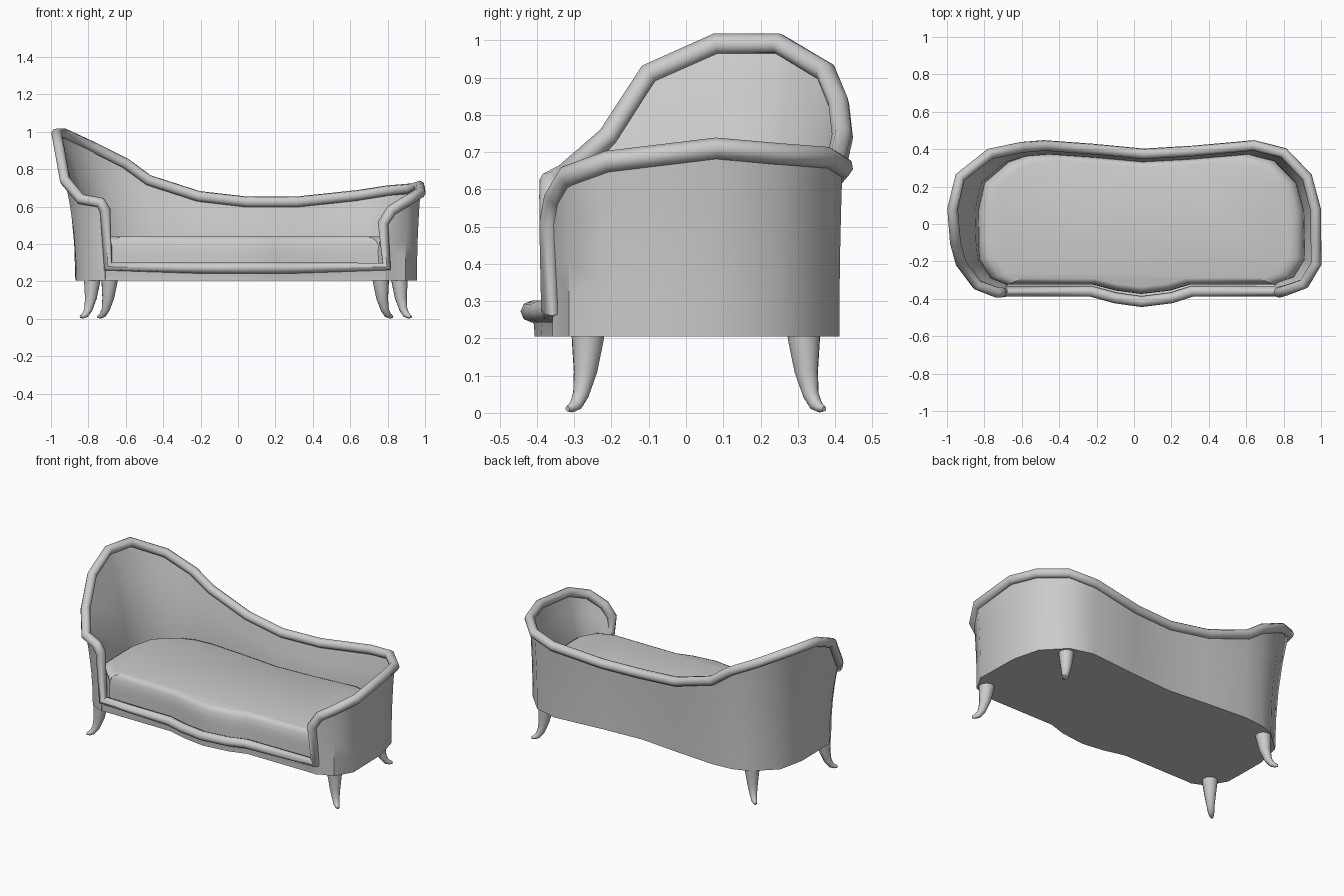
import bpy, bmesh, math
from mathutils import Vector

cube = bpy.data.objects.get("Cube")
if cube:
    bpy.data.objects.remove(cube)

grey = bpy.data.materials.new("light_grey")
grey.use_nodes = True
COLOUR = (0.6, 0.6, 0.6, 1)
grey.diffuse_color = COLOUR
grey.node_tree.nodes["Principled BSDF"].inputs["Base Color"].default_value = COLOUR

FLOOR = 0.205
# Centre line of the rim: up the tall arm, along the back, down the low arm, across the front
RIM = [Vector(p) for p in (
    (-.695, -.36, .28), (-.71, -.365, .58), (-.735, -.365, .622), (-.84, -.325, .64),
    (-.925, -.21, .74), (-.955, -.1, .91), (-.97, .08, .99), (-.93, .25, .99),
    (-.77, .375, .915), (-.6, .41, .83), (-.48, .42, .742), (-.21, .4, .655),
    (.05, .375, .625), (.31, .39, .625), (.64, .42, .66), (.8, .38, .685),
    (.925, .25, .695), (.97, .08, .71), (.975, -.21, .675), (.91, -.32, .635),
    (.82, -.352, .58), (.775, -.365, .51), (.795, -.36, .28),
    (.31, -.36, .272), (.2, -.395, .272), (.04, -.415, .272), (-.1, -.395, .272), (-.23, -.36, .272))]


def base_point(p):
    """Foot of the wall below a rim point; the ends lean outward as they rise."""
    x = p.x
    if p.y < -.355 and abs(x) > .6:
        x = .79 if x > 0 else -.71
    elif abs(x) > .75:
        x *= 1 - (.15 if x < 0 else .05) * (p.z - .3)
    return Vector((x, p.y * .98, FLOOR))


BASE = [base_point(p) for p in RIM]


def finish(obj, angle=40):
    bpy.ops.object.select_all(action='DESELECT')
    obj.select_set(True)
    bpy.context.view_layer.objects.active = obj
    bpy.ops.object.shade_smooth_by_angle(angle=math.radians(angle))


def loft(name, rings, angle=40):
    """Skin a stack of closed rings and cap both ends."""
    bm = bmesh.new()
    rows = [[bm.verts.new(p) for p in ring] for ring in rings]
    n = len(rows[0])
    for low, high in zip(rows, rows[1:]):
        for i in range(n):
            j = (i + 1) % n
            bm.faces.new((low[i], low[j], high[j], high[i]))
    bm.faces.new(rows[0])
    bm.faces.new(rows[-1])
    bmesh.ops.remove_doubles(bm, verts=bm.verts, dist=.0005)
    bmesh.ops.recalc_face_normals(bm, faces=bm.faces)
    mesh = bpy.data.meshes.new(name)
    bm.to_mesh(mesh)
    bm.free()
    mesh.materials.append(grey)
    obj = bpy.data.objects.new(name, mesh)
    bpy.context.collection.objects.link(obj)
    finish(obj, angle)
    return obj


def wall_ring(t, inside=False):
    """Ring at height fraction t of the wall, on its outer or inner side."""
    ring = []
    for b, r in zip(BASE, RIM):
        p = b.lerp(r, t * t)
        p.z = b.z + (r.z - b.z) * t
        if inside:
            k = min(1, (1 - t) * 2)
            p.x *= 1 - .05 * k
            p.y *= 1 - .1 * k
            p.z = max(p.z, .24)
        ring.append(p)
    return ring


# Upholstered shell: outer wall, over the rim, down the inner wall
STEPS = (0, .25, .5, .75, 1)
loft("body_shell", [wall_ring(t) for t in STEPS]
     + [wall_ring(t, True) for t in reversed(STEPS[:-1])])

# Seat cushion with a rounded upper edge
loft("seat_cushion", [[Vector((b.x * .96 * s, b.y * .92 * s, z)) for b in BASE]
                      for s, z in ((1, .22), (1, .34), (.995, .38), (.975, .415), (.945, .433), (.9, .44))])

# Rounded trim following the whole rim
curve = bpy.data.curves.new("rim_trim", 'CURVE')
curve.dimensions = '3D'
curve.bevel_depth = .029
curve.bevel_resolution = 2
curve.use_fill_caps = True
spline = curve.splines.new('POLY')
spline.points.add(len(RIM) - 1)
for point, p in zip(spline.points, RIM):
    point.co = (*p, 1)
spline.use_cyclic_u = True
curve.materials.append(grey)
trim = bpy.data.objects.new("rim_trim", curve)
bpy.context.collection.objects.link(trim)
bpy.ops.object.select_all(action='DESELECT')
trim.select_set(True)
bpy.context.view_layer.objects.active = trim
bpy.ops.object.convert(target='MESH')
finish(bpy.context.object, 50)

# Curved legs: outward shift, height, radius and tilt of each section
LEG = ((0, .23, .047, 0), (.003, .19, .043, 0), (.012, .11, .032, .1), (.03, .05, .022, .4),
       (.05, .023, .018, .9), (.068, .014, .013, 1.4), (.085, .011, .007, 1.5))


def leg(name, x, y):
    out = Vector((math.copysign(.75, x), math.copysign(.66, y), 0))
    side = Vector((-out.y, out.x, 0))
    rings = []
    for shift, z, r, tilt in LEG:
        up = out * math.cos(tilt) + Vector((0, 0, math.sin(tilt)))
        centre = Vector((x, y, z)) + out * shift
        rings.append([centre + (side * math.cos(a) + up * math.sin(a)) * r
                      for a in (math.tau * i / 12 for i in range(12))])
    loft(name, rings, 60)


leg("front_right_leg", -.778, -.262)
leg("back_right_leg", -.685, .315)
leg("front_left_leg", .862, -.262)
leg("back_left_leg", .762, .315)
